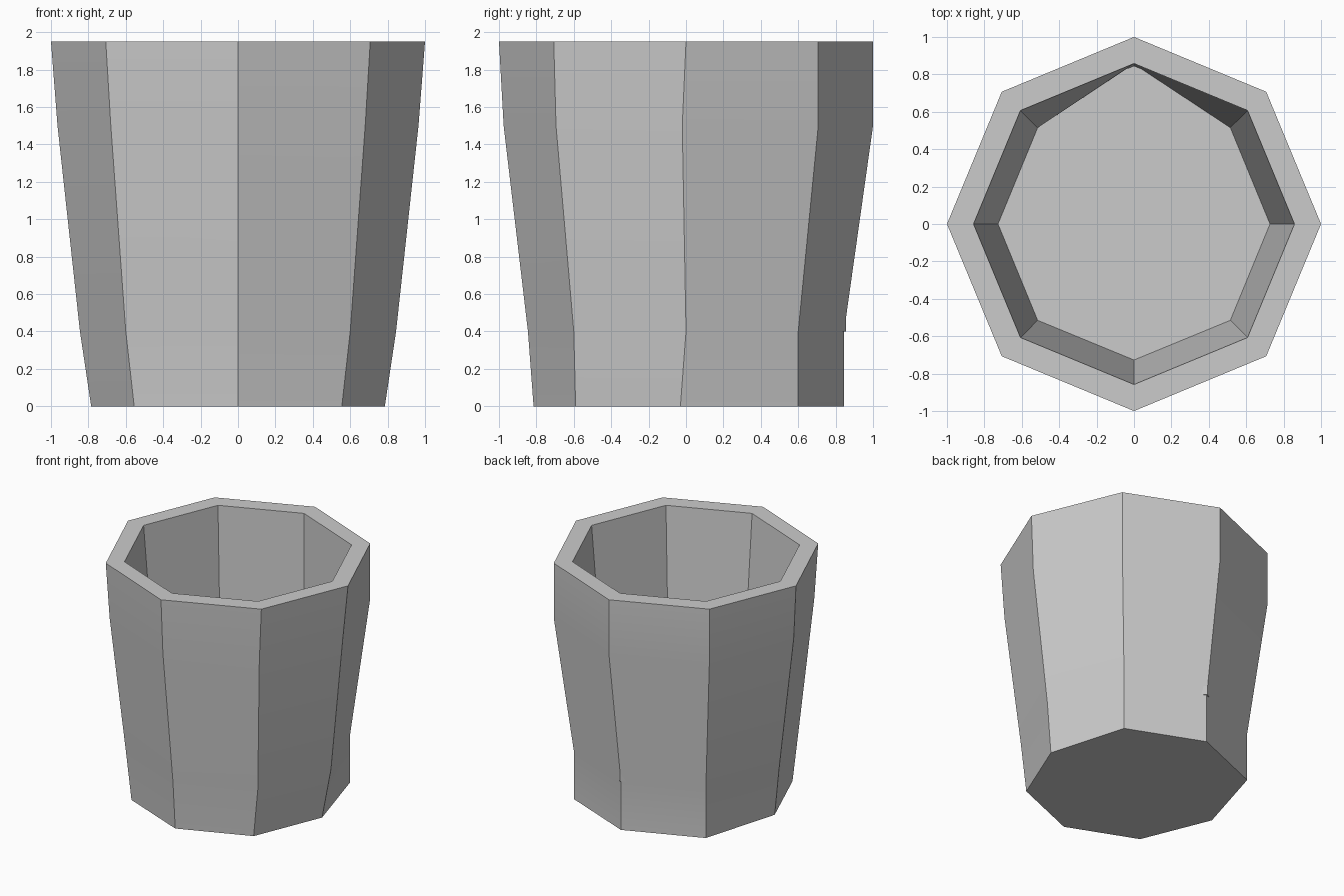
import bpy, bmesh, math

if "Cube" in bpy.data.objects:
    bpy.data.objects.remove(bpy.data.objects["Cube"])

# Each ring: z and half outline from front (x=0) round to back (x=0)
rings = [
    (0.00, [(0, -.815), (.555, -.59), (.785, -.03), (.60, .60), (0, .845)]),
    (0.40, [(0, -.845), (.60, -.60), (.845, 0), (.60, .60), (0, .845)]),
    (1.50, [(0, -.975), (.68, -.695), (.965, -.02), (.707, .707), (0, 1)]),
    (1.95, [(0, -1), (.707, -.707), (1, 0), (.707, .707), (0, 1)]),
    # Inner rim and floor
    (1.95, [(0, -.858), (.607, -.607), (.858, 0), (.607, .607), (0, .858)]),
    (0.40, [(0, -.727), (.515, -.515), (.727, 0), (.515, .515), (0, .855)]),
]

bm = bmesh.new()


def make_ring(z, half):
    # Mirror the half outline across x
    outline = half + [(-x, y) for x, y in half[-2:0:-1]]
    return [bm.verts.new((x, y, z)) for x, y in outline]


loops = [make_ring(z, half) for z, half in rings]

# Outer wall, rim and inner wall
for a, b in zip(loops, loops[1:]):
    n = len(a)
    for i in range(n):
        j = (i + 1) % n
        bm.faces.new((a[i], a[j], b[j], b[i]))

# Base and inside floor
bm.faces.new(loops[0][::-1])
bm.faces.new(loops[-1])
bmesh.ops.recalc_face_normals(bm, faces=bm.faces)

mesh = bpy.data.meshes.new("octagonal_cup")
bm.to_mesh(mesh)
bm.free()
cup = bpy.data.objects.new("octagonal_cup", mesh)
bpy.context.collection.objects.link(cup)

# Blend the bends in each panel, keep the corners sharp
bpy.context.view_layer.objects.active = cup
cup.select_set(True)
bpy.ops.object.shade_smooth_by_angle(angle=math.radians(30))
